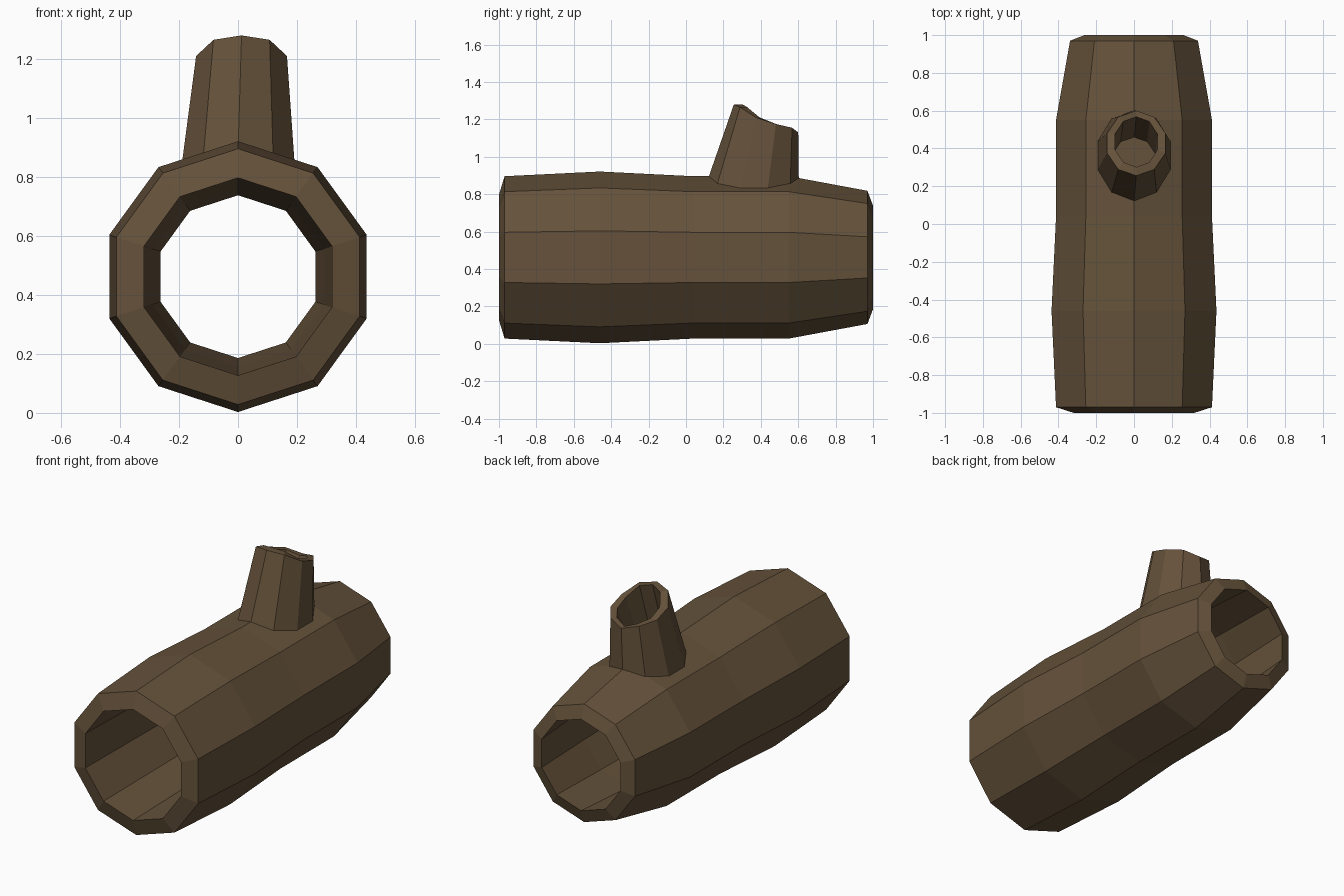
import bpy, bmesh, math

if "Cube" in bpy.data.objects:
    bpy.data.objects.remove(bpy.data.objects["Cube"])

SIDES = 10

bark = bpy.data.materials.new("brown bark")
bark.diffuse_color = (0.130, 0.084, 0.043, 1)
bark.use_nodes = True
bark.node_tree.nodes["Principled BSDF"].inputs["Base Color"].default_value = bark.diffuse_color


def skin(name, rings, closed=False, cap_end=False):
    """Join successive rings of points with flat quads."""
    bm = bmesh.new()
    loops = [[bm.verts.new(p) for p in ring] for ring in rings]
    pairs = list(zip(loops, loops[1:]))
    if closed:
        pairs.append((loops[-1], loops[0]))
    for a, b in pairs:
        for i in range(SIDES):
            j = (i + 1) % SIDES
            bm.faces.new((a[i], a[j], b[j], b[i]))
    if cap_end:
        bm.faces.new(loops[-1])
    bmesh.ops.recalc_face_normals(bm, faces=bm.faces)
    mesh = bpy.data.meshes.new(name)
    bm.to_mesh(mesh)
    bm.free()
    mesh.materials.append(bark)
    obj = bpy.data.objects.new(name, mesh)
    bpy.context.collection.objects.link(obj)
    return obj


# Hollow log: (y, radius) along the outside, then back through the inside
profile = [(-1, 0.335), (-0.97, 0.434), (-0.46, 0.459), (0.04, 0.434),
           (0.55, 0.434), (0.97, 0.356), (1, 0.276), (0.55, 0.305)]


def log_ring(y, r):
    return [(r * math.sin(math.tau * i / SIDES), y,
             0.462 + r * math.cos(math.tau * i / SIDES)) for i in range(SIDES)]


skin("hollow_log", [log_ring(y, r) for y, r in profile], closed=True)

# Branch stub: leaning tube with a slanted broken rim and a closed floor
RIM_Z = [1.28, 1.265, 1.21, 1.175, 1.155, 1.13]   # front to back, mirrored


def stub_ring(cx, cy, rx, ry, height):
    ring = []
    for i in range(SIDES):
        a = math.tau * i / SIDES
        x = rx * math.sin(a)
        ring.append((cx + x, cy - ry * math.cos(a), height(min(i, SIDES - i), x)))
    return ring


rim = lambda k, x: RIM_Z[k]
skin("branch_stub", [
    stub_ring(0, 0.36, 0.204, 0.243, lambda k, x: 0.88 - 0.325 * abs(x)),
    stub_ring(0.012, 0.428, 0.162, 0.172, rim),
    stub_ring(0.012, 0.435, 0.118, 0.133, rim),
    stub_ring(0.0, 0.33, 0.12, 0.13, lambda k, x: 0.915),
], cap_end=True)
